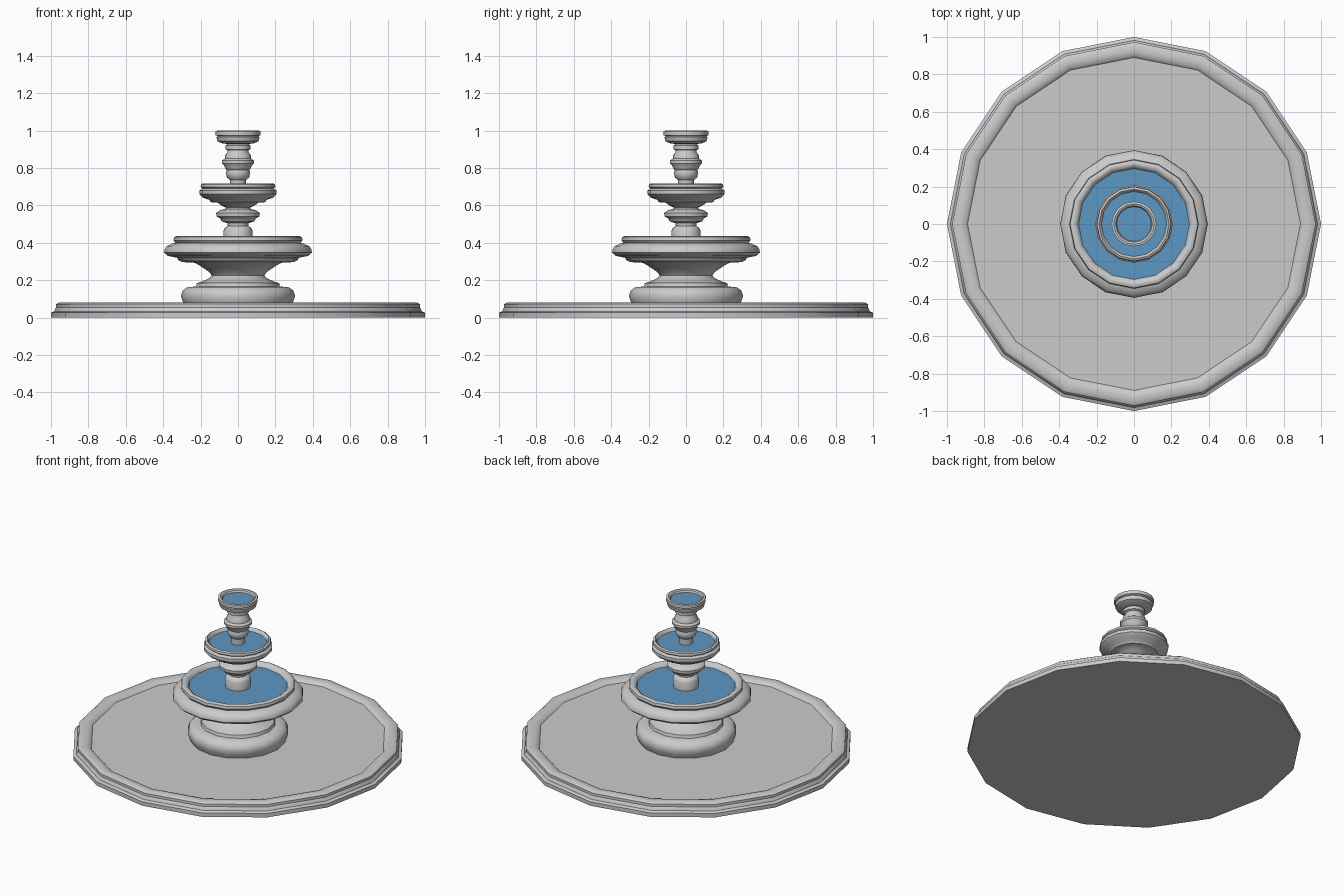
import bpy, bmesh
from math import cos, sin, tau, radians

if "Cube" in bpy.data.objects:
    bpy.data.objects.remove(bpy.data.objects["Cube"])

SIDES = 16


def lathe(name, profile):
    """Revolve (radius, height) points; zero-radius ends become centre points."""
    bm = bmesh.new()
    rings = []
    for r, z in profile:
        if r == 0:
            rings.append([bm.verts.new((0, 0, z))] * SIDES)
        else:
            rings.append([bm.verts.new((r * cos(tau * i / SIDES), r * sin(tau * i / SIDES), z))
                          for i in range(SIDES)])
    for lo, hi in zip(rings, rings[1:]):
        for i in range(SIDES):
            j = (i + 1) % SIDES
            bm.faces.new(list(dict.fromkeys((lo[i], lo[j], hi[j], hi[i]))))
    bmesh.ops.recalc_face_normals(bm, faces=bm.faces)
    mesh = bpy.data.meshes.new(name)
    bm.to_mesh(mesh)
    bm.free()
    obj = bpy.data.objects.new(name, mesh)
    bpy.context.collection.objects.link(obj)
    bpy.ops.object.select_all(action='DESELECT')
    obj.select_set(True)
    bpy.context.view_layer.objects.active = obj
    bpy.ops.object.shade_smooth_by_angle(angle=radians(40))
    return obj


def water(name, radius, z):
    bm = bmesh.new()
    bm.faces.new([bm.verts.new((radius * cos(tau * i / SIDES), radius * sin(tau * i / SIDES), z))
                  for i in range(SIDES)])
    mesh = bpy.data.meshes.new(name)
    bm.to_mesh(mesh)
    bm.free()
    mesh.materials.append(blue)
    bpy.context.collection.objects.link(bpy.data.objects.new(name, mesh))


blue = bpy.data.materials.new("water_blue")
blue.diffuse_color = (0.11, 0.31, 0.56, 1)
blue.use_nodes = True
blue.node_tree.nodes["Principled BSDF"].inputs["Base Color"].default_value = blue.diffuse_color

# Wide ground pool with a moulded rim
lathe("pool", [(0, 0), (1, 0), (1, .026), (.982, .034), (.977, .05), (.972, .055),
               (.972, .072), (.96, .08), (.925, .08), (.9, .074), (.89, .062), (0, .062)])

# Pedestal and lower basin
lathe("lower_basin", [(.285, .062), (.295, .085), (.305, .115), (.295, .145), (.27, .163),
                      (.225, .166), (.22, .185), (.195, .192), (.155, .21), (.14, .225),
                      (.155, .245), (.2, .275), (.23, .293), (.3, .297), (.32, .308),
                      (.325, .32), (.375, .33), (.395, .347), (.393, .365), (.38, .383),
                      (.352, .395), (.335, .4), (.345, .413), (.342, .43), (.33, .436),
                      (.315, .434), (.3, .42), (.295, .405), (.27, .38), (0, .37)])

# Middle column and basin
lathe("middle_basin", [(.077, .4), (.078, .465), (.07, .48), (.055, .49), (.057, .505),
                       (.088, .515), (.095, .53), (.115, .54), (.117, .56), (.095, .575),
                       (.068, .58), (.068, .59), (.09, .6), (.11, .615), (.145, .617),
                       (.155, .63), (.185, .64), (.207, .66), (.207, .68), (.19, .69),
                       (.2, .698), (.198, .712), (.187, .718), (.178, .71), (.172, .69),
                       (.15, .675), (0, .67)])

# Top column and basin
lathe("top_basin", [(.042, .67), (.043, .735), (.06, .75), (.065, .775), (.06, .79),
                    (.07, .8), (.072, .81), (.085, .825), (.085, .84), (.07, .85),
                    (.068, .87), (.055, .887), (.055, .895), (.067, .9), (.067, .92),
                    (.055, .928), (.085, .932), (.11, .943), (.115, .965), (.108, .97),
                    (.12, .975), (.12, .997), (.108, 1), (.098, .995), (.092, .98), (0, .97)])

# Water surfaces
water("lower_water", .297, .41)
water("middle_water", .174, .697)
water("top_water", .093, .983)
